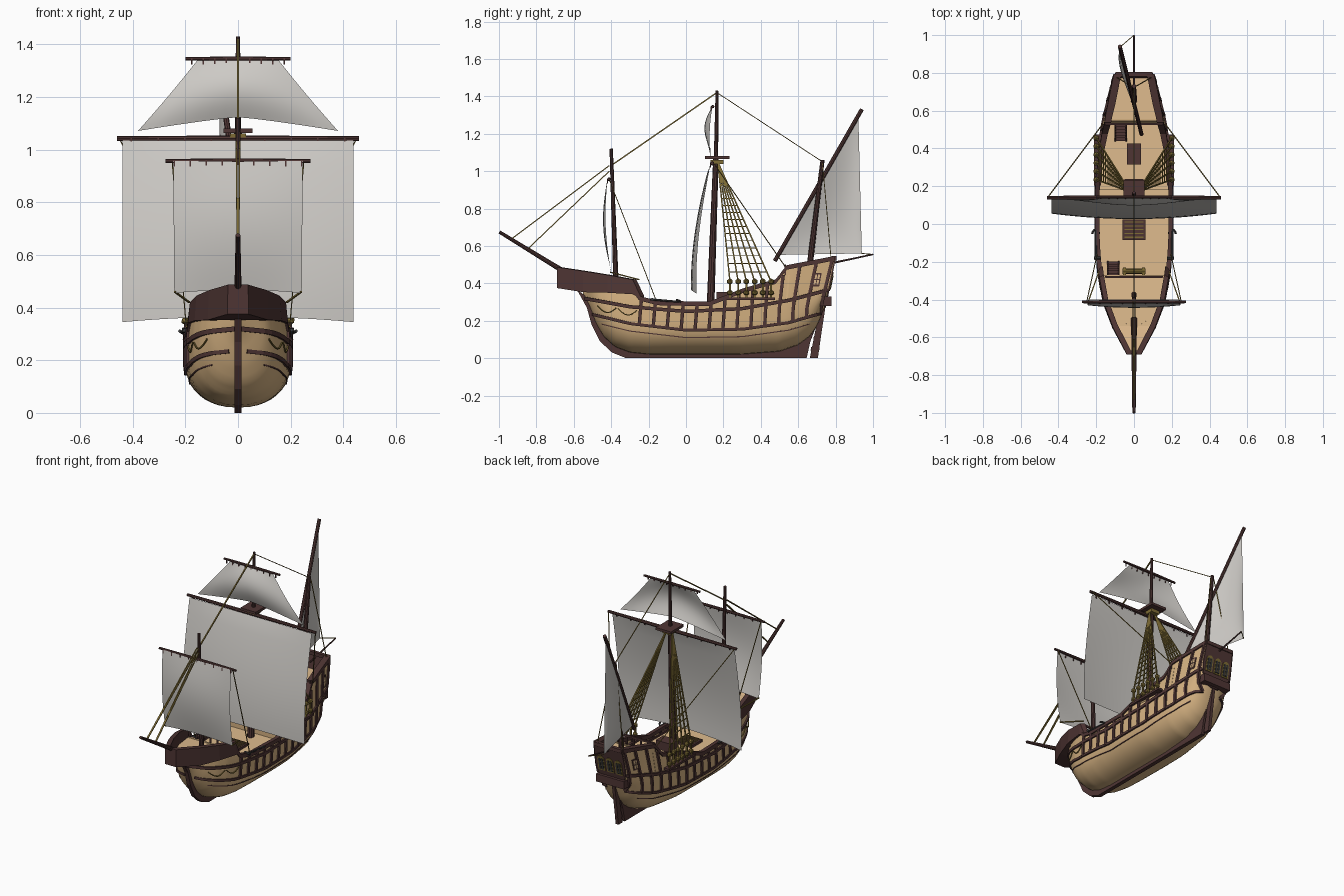
import bpy, bmesh, math
from mathutils import Vector as V

if "Cube" in bpy.data.objects:
    bpy.data.objects.remove(bpy.data.objects["Cube"])

def material(name, c):
    m = bpy.data.materials.new(name)
    m.diffuse_color = (*c, 1)
    m.use_nodes = True
    m.node_tree.nodes["Principled BSDF"].inputs["Base Color"].default_value = m.diffuse_color
    return m

PLANK = material("tan planks", (0.66, 0.44, 0.22))
DECK = material("deck planks", (0.74, 0.50, 0.27))
WOOD = material("dark timber", (0.078, 0.036, 0.034))
ROPE = material("olive rope", (0.21, 0.15, 0.035))
SAIL = material("sail cloth", (0.62, 0.60, 0.57))
IRON = material("dark iron", (0.04, 0.04, 0.04))

# ---------- helpers ----------
def lin(tab, x):
    if x <= tab[0][0]: return tab[0][1]
    for (a, p), (b, q) in zip(tab, tab[1:]):
        if x <= b: return p + (q - p) * (x - a) / (b - a)
    return tab[-1][1]

def clamp(v): return max(0.0, min(1.0, v))

def frange(a, b, n): return [a + (b - a) * i / n for i in range(n + 1)]

def finish(name, bm, mat, smooth=True, recalc=True):
    if recalc: bmesh.ops.recalc_face_normals(bm, faces=bm.faces)
    me = bpy.data.meshes.new(name)
    bm.to_mesh(me); bm.free()
    me.materials.append(mat)
    o = bpy.data.objects.new(name, me)
    bpy.context.collection.objects.link(o)
    if smooth:
        bpy.ops.object.select_all(action='DESELECT')
        o.select_set(True)
        bpy.context.view_layer.objects.active = o
        bpy.ops.object.shade_smooth_by_angle(angle=math.radians(35))
    return o

def loft(bm, rings, closed=True, caps=True):
    vs = [[bm.verts.new(p) for p in r] for r in rings]
    n = len(vs[0])
    for a, b in zip(vs, vs[1:]):
        for i in range(n if closed else n - 1):
            j = (i + 1) % n
            bm.faces.new((a[i], a[j], b[j], b[i]))
    if caps and closed:
        bm.faces.new(vs[0]); bm.faces.new(vs[-1][::-1])

def tube(bm, pts, r, n=5, r1=None):
    pts = [V(p) for p in pts]
    r1 = r if r1 is None else r1
    chord = (pts[-1] - pts[0]).normalized()
    ref = V((0, 1, 0)) if abs(chord.z) > 0.75 else V((0, 0, 1))
    rings = []
    for i, p in enumerate(pts):
        t = (pts[min(i + 1, len(pts) - 1)] - pts[max(i - 1, 0)]).normalized()
        a = t.cross(ref).normalized(); b = a.cross(t)
        rr = r + (r1 - r) * i / (len(pts) - 1)
        rings.append([p + rr * (a * math.cos(k) + b * math.sin(k))
                      for k in (math.pi / 4 + 2 * math.pi * j / n for j in range(n))])
    loft(bm, rings)

def prism(bm, pts, vec):
    loft(bm, [[V(p) for p in pts], [V(p) + V(vec) for p in pts]])

def box(bm, c, s):
    x, y, z = (k / 2 for k in s)
    prism(bm, [V(c) + V(p) for p in ((-x, -y, -z), (x, -y, -z), (x, y, -z), (-x, y, -z))], (0, 0, s[2]))

def ball(bm, c, r):
    for v in bmesh.ops.create_icosphere(bm, subdivisions=1, radius=r)['verts']: v.co += V(c)

# ---------- hull surface ----------
ZB = [(-.55, .34), (-.51, .27), (-.483, .19), (-.44, .115), (-.38, .06), (-.3, .03), (-.2, .02), (.3, .02),
      (.5, .035), (.6, .07), (.66, .115), (.7, .17), (.74, .27)]
ZT = [(-.57, .37), (-.28, .36), (-.25, .32), (-.15, .295), (.12, .29), (.2, .32), (.3, .36), (.475, .41), (.52, .485), (.74, .535)]
W = [(-.55, .004), (-.535, .04), (-.51, .08), (-.475, .115), (-.42, .146), (-.35, .17), (-.25, .187), (-.1, .197), (.1, .2),
     (.25, .198), (.4, .184), (.55, .162), (.74, .115)]

def H(u, z, side=1):
    q = clamp((z - lin(ZB, u)) / .17)
    x = lin(W, u) * (1 - (1 - q) ** 2.2) ** (1 / 2.2) * (1 - .6 * max(0, z - .3))
    return V((side * x, u + .2 * max(0, z - .27) * clamp((u - .4) / .3), z))

bm = bmesh.new()
T = [(i / 14) ** 1.7 for i in range(15)]
rings = []
for u in frange(-.55, .74, 80):
    zb, zt = lin(ZB, u), lin(ZT, u)
    rings.append([H(u, zb + (zt - zb) * t, s) for s, tt in ((-1, T[:0:-1]), (1, T)) for t in tt])
loft(bm, rings, closed=False)
finish("hull", bm, PLANK)

# keel, stem and sternpost in one profile
bm = bmesh.new()
prof = [(-.585, .37), (-.53, .27), (-.505, .18), (-.46, .09), (-.395, .03), (-.32, 0), (.645, 0), (.665, .09), (.735, .29)]
prof += [(u, lin(ZB, u) + .012) for u in (.72, .66, .58, .45, .2, -.2, -.3, -.38, -.44, -.483, -.51, -.54)]
prism(bm, [(-.013, y, z) for y, z in prof], (.026, 0, 0))
finish("keel", bm, WOOD, False)

# rudder with straps
bm = bmesh.new()
prism(bm, [(-.01, y, z) for y, z in ((.662, 0), (.705, 0), (.722, .12), (.748, .29), (.722, .3), (.69, .14))], (.02, 0, 0))
for z in (.05, .11, .17, .23):
    tube(bm, [(0, .655 + z * .25, z), (0, .708 + z * .08, z - .008)], .014, 4)
finish("rudder", bm, WOOD, False)

# wales and ribs
UP = [(-.54, .32), (-.3, .275), (0, .25), (.3, .265), (.55, .31), (.74, .365)]
LOW = [(-.5, .235), (-.3, .185), (0, .15), (.3, .155), (.55, .19), (.72, .24)]
bm = bmesh.new()
for s in (-1, 1):
    tube(bm, [H(u, lin(UP, u), s) for u in frange(-.538, .74, 50)], .013, 4)
    tube(bm, [H(u, lin(LOW, u), s) for u in frange(-.495, .72, 50)], .011, 4)
    tube(bm, [H(u, lin(LOW, u) - .04, s) for u in frange(-.45, .66, 50)], .004, 4)
    for i in range(14):
        u = -.25 + i * .0745
        tube(bm, [H(u + .012 * k / 6, z, s) for k, z in enumerate(frange(lin(LOW, u), lin(ZT, u), 6))], .0125, 4)
finish("wales_and_ribs", bm, WOOD, False)

# top rails (wider aft) and transom
bm = bmesh.new()
def rail(u, s):
    w = .016 + .016 * clamp((u - .35) / .25)
    p = H(u, lin(ZT, u), s)
    return [p + V((s * dx, 0, dz)) for dx, dz in ((.01, -.012), (.008, .012), (-w, .012), (-w, -.012))]
for s in (-1, 1):
    loft(bm, [rail(u, s) for u in frange(-.27, .74, 60)])
tube(bm, [H(.74, .535, -1), H(.74, .535)], .016, 4)
zs = frange(.272, .535, 8)
prism(bm, [H(.74, z, -1) for z in zs] + [H(.74, z) for z in zs[::-1]], (0, .008, 0))
box(bm, (0, .755, .305), (.2, .045, .05))
finish("rails_and_transom", bm, WOOD, False)

# stern windows: frames and panes, and framed side ports
def arch(bm, cx, z0, w, h, off):
    pts = [(cx - w, z0), (cx + w, z0)] + [(cx + w * math.cos(a), z0 + h + w * math.sin(a)) for a in frange(0, math.pi, 6)]
    prism(bm, [(x, .748 + .2 * (z - .27) + off, z) for x, z in pts], (0, .004, 0))
frames, panes, lights, ports = (bmesh.new() for _ in range(4))
for cx in (-.062, 0, .062):
    arch(frames, cx, .36, .025, .075, .0)
    for dx in (-.0095, .0095): arch(panes, cx + dx, .368, .007, .068, .003)
for s in (-1, 1):
    def plate(b, du, dz, w, h, o):
        p = [H(.672 + du + i * w, .42 + dz + j * h, s) + V((s * o, 0, 0)) for i, j in ((-1, -1), (1, -1), (1, 1), (-1, 1))]
        prism(b, p, (s * .003, 0, 0))
    plate(ports, 0, 0, .018, .036, .003)
    for du in (-.007, .007):
        for dz in (-.015, .015): plate(lights, du, dz, .005, .012, .005)
finish("window_frames", frames, ROPE, False)
finish("window_panes", panes, IRON, False)
finish("side_ports", ports, WOOD, False)
finish("side_port_lights", lights, DECK, False)

# decks and bulkheads
bm, bk = bmesh.new(), bmesh.new()
for u0, u1, z in ((-.3, .18, .25), (.18, .53, .30), (.53, .74, .44)):
    loft(bm, [[H(u, z, -1), H(u, z)] for u in frange(u0, u1, 16)], closed=False)
for u, z0, z1 in ((-.28, .25, .36), (.18, .25, .30), (.53, .30, .445)):
    prism(bk, [H(u, z0, -1), H(u, z0), H(u, z1), H(u, z1, -1)], (0, .01, 0))
FC = [(-.69, .04, .375, .487), (-.55, .115, .353, .466), (-.42, .165, .35, .445), (-.285, .19, .342, .42), (-.245, .195, .32, .335)]
loft(bm, [[V((-h + .01, y + .01, z + .015)), V((h - .01, y + .01, z + .015))] for y, h, z, _ in FC[:4]], closed=False)
for f in bm.faces:
    f.normal_update()
    if f.normal.z < 0: f.normal_flip()
finish("decks", bm, DECK, False, False)
finish("bulkheads", bk, PLANK, False)

# forecastle bulwark with its underside
bm = bmesh.new()
path = [(-1, *k) for k in FC[::-1]] + [(1, *k) for k in FC]
loft(bm, [[V((s * h, y, a)), V((s * h * .96, y, b)), V((s * (h * .96 - .022), y + .02, b)), V((s * (h - .022), y + .02, a))]
          for s, y, h, a, b in path])
loft(bm, [[V((-h + .003, y, z)), V((h - .003, y, z)), V((h - .003, y, z + .01)), V((-h + .003, y, z + .01))] for y, h, z, _ in FC[:4]])
finish("forecastle", bm, WOOD, False)

# masts, yards and spars
bm = bmesh.new()
for a, b, r, r1 in (((0, -.372, .34), (0, -.4, 1.12), .015, .009), ((0, .13, .25), (0, .16, 1.07), .021, .015),
                    ((0, .16, 1.05), (0, .166, 1.43), .012, .008), ((0, .655, .44), (0, .73, 1.06), .017, .011),
                    ((0, -.5, .37), (0, -.998, .675), .016, .009), ((0, .74, .5), (0, 1, .555), .006, .004)):
    tube(bm, [a, b], r, 10, r1)
for x, y, z, r in ((.275, -.412, .957, .01), (.46, .14, 1.042, .012), (.2, .143, 1.345, .009)):
    for s in (-1, 1): tube(bm, [(0, y, z), (s * x, y, z)], r, 8, r * .75)
    for i in range(-4, 5): tube(bm, [(i * x * .22, y - .008, z), (i * x * .22, y - .008, z - .022)], .004, 4)
LA, LB = V((.04, .475, .52)), V((-.075, .94, 1.33))
tube(bm, [LA, (LA + LB) / 2, LB], .011, 8)
finish("masts_and_yards", bm, WOOD)

# lookout platform on the mainmast
bm = bmesh.new()
box(bm, (0, .167, 1.072), (.11, .13, .016))
finish("lookout_platform", bm, WOOD, False)
bm = bmesh.new()
box(bm, (0, .165, 1.05), (.06, .07, .022))
finish("platform_support", bm, ROPE, False)

# sails: s runs across, t runs down
def sail(name, f):
    bm = bmesh.new()
    loft(bm, [[V(f(s, t)) for s in frange(-1, 1, 14)] for t in frange(0, 1, 14)], closed=False)
    finish(name, bm, SAIL)
def belly(t): return math.sin(math.pi * t)
sail("mainsail", lambda s, t: (s * .438, .13 - .075 * math.sin(t * 1.75) - .03 * (1 - s * s) * t ** .5, 1.035 - t * (.67 + .02 * s * s)))
sail("foresail", lambda s, t: (s * (.246 - .004 * t), -.42 - .012 * belly(t) * (1 + s * s * .2) - .016 * (1 - s * s) * belly(t) + .02 * t * t, .957 - t * (.49 + .012 * s * s)))
sail("topsail", lambda s, t: (s * (.15 + .23 * t - .004 * belly(t)), .14 - .028 * belly(t) * (1.3 - s * s) - .01 * t, 1.345 - t * (.222 + .052 * abs(s) ** 1.2)))
LC = V((-.07, .94, .56))
def lateen(s, t):
    p = (LA + (LB - LA) * (.04 + .92 * (s + 1) / 2)).lerp(LC, t)
    return p + V((-.03 * belly(t) * (1 - s * s), 0, 0))
sail("lateen_sail", lateen)

# standing and running rigging
bm = bmesh.new()
def rope(a, b, r=.003): tube(bm, [a, b], r, 4)
rope((0, .165, 1.42), (0, -.40, 1.03), .005); rope((0, .165, 1.42), (0, .73, 1.05))
for s in (-1, 1):
    rope((s * .006, -.41, 1.03), (s * .002, -.93, .64), .004); rope((s * .006, -.41, 1.0), (s * .002, -.84, .59), .004)
    rope((s * .25, -.41, .955), (s * .195, -.16, .31))
    rope((s * .24, -.405, .46), (s * .185, -.25, .42), .0045)
    rope((s * .45, .15, 1.04), (s * .165, .53, .49))
    rope((s * .012, .73, 1.04), (s * .09, .775, .54))
    # bow garlands
    for u0 in (-.47, -.36):
        tube(bm, [H(u0 + .1 * k, .28 - .03 * belly(k) - (u0 + .1 * k + .47) * .12, s) + V((s * .005, -.004, 0)) for k in frange(0, 1, 8)], .0035, 4)
rope((-.07, .94, .56), (0, 1, .555))
finish("stays_and_braces", bm, ROPE, False)

# shrouds with ratlines and deadeyes
bm, ch = bmesh.new(), bmesh.new()
for s in (-1, 1):
    top = V((s * .02, .17, 1.05))
    feet = [V((s * .2, .235 + .044 * i, .41)) for i in range(6)]
    for f in feet:
        tube(bm, [top, f], .005, 4)
        tube(bm, [f, f - V((0, 0, .09))], .007, 4)
        for dz in (0, .06): ball(bm, f - V((0, 0, dz)), .017)
    for j in range(1, 16):
        k = 1 - (j / 16) ** .9 * .97
        tube(bm, [top.lerp(feet[0], k), top.lerp(feet[-1], k)], .0035, 4)
    box(ch, (s * .193, .34, .318), (.036, .27, .014))
finish("shrouds", bm, ROPE, False)
finish("shroud_channels", ch, WOOD, False)

# deck fittings: hatches, ladders, rail posts
bm = bmesh.new()
box(bm, (0, -.03, .255), (.12, .11, .02))
box(bm, (0, .2, .325), (.1, .075, .06))
box(bm, (0, .37, .307), (.075, .11, .024))
for x, y0, z0, y1, z1 in ((-.07, .44, .30, .525, .44), (-.11, -.2, .25, -.27, .36)):
    for dx in (-.03, .03): tube(bm, [(x + dx, y0, z0), (x + dx, y1, z1)], .006, 4)
    for k in frange(.1, .95, 5):
        box(bm, (x, y0 + (y1 - y0) * k, z0 + (z1 - z0) * k), (.06, .016, .006))
for y, z, h in ((-.28, .365, .05), (.53, .445, .05)):
    tube(bm, [(-.15, y, z + h), (.15, y, z + h)], .008, 4)
    for i in range(-3, 4): tube(bm, [(i * .05, y, z), (i * .05, y, z + h)], .006, 4)
finish("hatches_and_ladders", bm, WOOD, False)
bm = bmesh.new()
for i in range(5): box(bm, (0, -.07 + i * .02, .267), (.1, .006, .004))
tube(bm, [(-.06, -.25, .29), (.06, -.25, .29)], .014, 8)
for x in (-.05, .05): box(bm, (x, -.25, .275), (.014, .04, .05))
finish("grating_and_windlass", bm, ROPE, False)

# anchors lashed along the waist rails
bm = bmesh.new()
for s in (-1, 1):
    tube(bm, [(s * .203, -.19, .315), (s * .203, -.03, .3)], .006, 6)
    tube(bm, [(s * (.203 + .02 * math.sin(a)), -.03 - .035 * (1 - math.cos(a)), .3 + .012 * math.sin(a)) for a in frange(-1.2, 1.2, 8)], .006, 6)
    tube(bm, [(s * .175, -.18, .313), (s * .213, -.18, .313)], .009, 6)
finish("anchors", bm, IRON)
